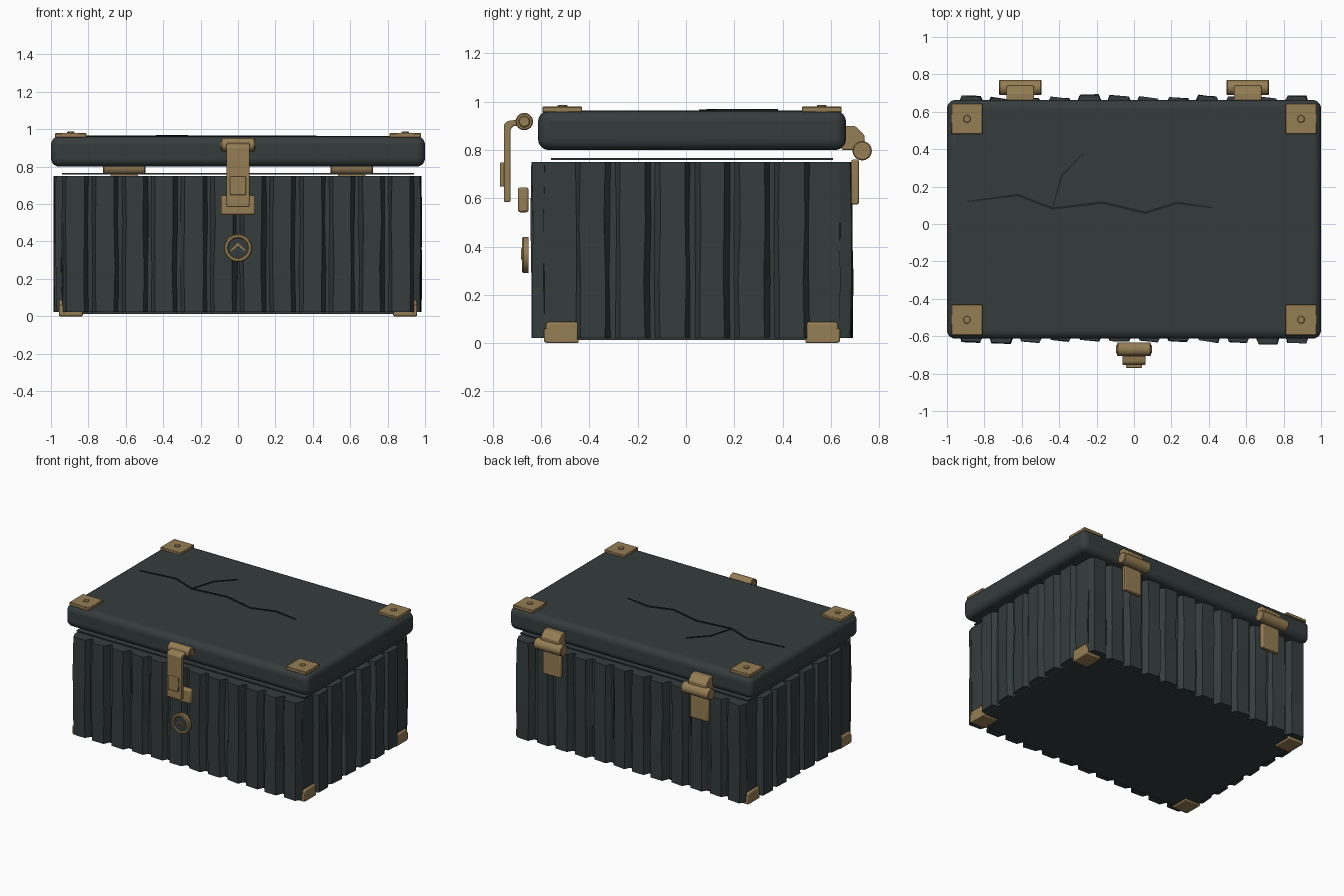
import bpy, bmesh, math, random
from mathutils import Vector

if "Cube" in bpy.data.objects:
    bpy.data.objects.remove(bpy.data.objects["Cube"])
random.seed(7)
CY = 0.025  # chest centre in y


def material(name, col):
    m = bpy.data.materials.new(name)
    m.diffuse_color = (*col, 1)
    m.use_nodes = True
    m.node_tree.nodes["Principled BSDF"].inputs["Base Color"].default_value = m.diffuse_color
    return m


SLATE = material("dark slate", (0.036, 0.046, 0.046))
BRASS = material("aged brass", (0.30, 0.205, 0.088))
DARK = material("near black", (0.013, 0.017, 0.018))


def finish(name, bm, mat, bevel=0, segs=2, smooth=True):
    bmesh.ops.recalc_face_normals(bm, faces=bm.faces)
    me = bpy.data.meshes.new(name)
    bm.to_mesh(me)
    bm.free()
    me.materials.append(mat)
    ob = bpy.data.objects.new(name, me)
    bpy.context.collection.objects.link(ob)
    if bevel:
        b = ob.modifiers.new("bevel", 'BEVEL')
        b.width, b.segments, b.limit_method = bevel, segs, 'ANGLE'
    if smooth:
        bpy.ops.object.select_all(action='DESELECT')
        ob.select_set(True)
        bpy.context.view_layer.objects.active = ob
        bpy.ops.object.shade_smooth_by_angle(angle=math.radians(35))
    return ob


def box(name, x, y, z, mat, bevel=0, segs=2):
    bm = bmesh.new()
    bmesh.ops.create_cube(bm, size=1)
    for v in bm.verts:
        for i, (a, b) in enumerate((x, y, z)):
            v.co[i] = (a + b) / 2 + v.co[i] * (b - a)
    return finish(name, bm, mat, bevel, segs)


def cyl(name, c, r, depth, axis, mat, bevel=0.004):
    bm = bmesh.new()
    bmesh.ops.create_cone(bm, cap_ends=True, segments=24, radius1=r, radius2=r, depth=depth)
    q = Vector((0, 0, 1)).rotation_difference(Vector(axis))
    for v in bm.verts:
        v.co = q @ v.co + Vector(c)
    return finish(name, bm, mat, bevel, 1)


def extrude_x(name, prof, x0, x1, mat, bevel=0.006):
    # closed (y, z) profile extruded along x
    bm = bmesh.new()
    f = bm.faces.new([bm.verts.new((x0, y, z)) for y, z in prof])
    new = bmesh.ops.extrude_face_region(bm, geom=[f])["geom"]
    for v in new:
        if isinstance(v, bmesh.types.BMVert):
            v.co.x = x1
    return finish(name, bm, mat, bevel, 2)


# Corrugated body: valley rectangle with worn trapezoid ribs on each wall
HX, HY = 0.94, 0.61


def wall(half, count, span):
    pts = [(-half, 0)]
    p = span / count
    for i in range(count):
        u = -span / 2 + i * p
        d = 0.043 + random.uniform(-0.01, 0.004)
        pts += [(u + 0.012, 0), (u + 0.032, d - random.uniform(0, 0.012)),
                (u + p - 0.03, d), (u + p - 0.008, 0)]
    return pts


outline = []
for (ox, oy), (tx, ty), (nx, ny), half, n, span in (
        ((0, -HY), (1, 0), (0, -1), HX, 12, 1.9), ((HX, 0), (0, 1), (1, 0), HY, 6, 0.99),
        ((0, HY), (-1, 0), (0, 1), HX, 12, 1.9), ((-HX, 0), (0, -1), (-1, 0), HY, 6, 0.99)):
    for u, d in wall(half, n, span):
        if abs(ny):
            d *= 1.2
        outline.append((ox + tx * u + nx * d, oy + ty * u + ny * d + CY))
bm = bmesh.new()
rings = []
for z in (0.022, 0.26, 0.5, 0.75):
    j = 0.006 if 0.1 < z < 0.7 else 0.0
    rings.append([bm.verts.new((x + random.uniform(-j, j), y + random.uniform(-j, j), z))
                  for x, y in outline])
n = len(outline)
for a, b in zip(rings, rings[1:]):
    for i in range(n):
        k = (i + 1) % n
        bm.faces.new((a[i], a[k], b[k], b[i]))
bm.faces.new(rings[0])
bm.faces.new(rings[-1])
finish("corrugated_body", bm, SLATE, smooth=False)
box("bottom_plate", (-0.94, 0.94), (CY - 0.6, CY + 0.6), (0.012, 0.03), SLATE)
box("seal_plate", (-0.94, 0.94), (CY - 0.585, CY + 0.585), (0.758, 0.767), SLATE)

# Lid with rounded edges
box("lid", (-1, 1), (-0.613, 0.663), (0.80, 0.963), SLATE, 0.045, 5)

# Lid corner plates with rivets, and bottom corner guards
for sx in (-1, 1):
    for sy in (-1, 1):
        tag = ("left" if sx < 0 else "right") + ("_front" if sy < 0 else "_back")
        xs = sorted((sx * 0.81, sx * 0.978))
        box("lid_corner_" + tag, xs, sorted((CY + sy * 0.455, CY + sy * 0.62)), (0.955, 0.98), BRASS, 0.004, 1)
        cyl("rivet_" + tag, (sx * 0.893, CY + sy * 0.537, 0.98), 0.02, 0.014, (0, 0, 1), BRASS, 0.003)
        box("foot_corner_" + tag, sorted((sx * 0.83, sx * 0.957)),
            sorted((CY + sy * 0.47, CY + sy * 0.605)), (0, 0.02), BRASS, 0.006)
        box("foot_side_" + tag, sorted((sx * 0.932, sx * 0.957)),
            sorted((CY + sy * 0.47, CY + sy * 0.605)), (0.003, 0.087), BRASS, 0.01)
        box("foot_end_" + tag, sorted((sx * 0.83, sx * 0.957)),
            sorted((CY + sy * 0.585, CY + sy * 0.613)), (0.003, 0.06), BRASS, 0.006)

# Back hinges
for sx in (-1, 1):
    c, tag = sx * 0.608, "left" if sx < 0 else "right"
    cyl("hinge_barrel_" + tag, (c, 0.73, 0.797), 0.04, 0.226, (1, 0, 0), BRASS)
    extrude_x("hinge_top_leaf_" + tag, [(0.645, 0.80), (0.645, 0.9), (0.7, 0.9), (0.74, 0.86), (0.74, 0.80)],
              c - 0.073, c + 0.073, BRASS)
    box("hinge_low_leaf_" + tag, (c - 0.073, c + 0.073), (0.685, 0.716), (0.575, 0.76), BRASS, 0.006)

# Front latch: barrel, bent arm, tab, keeper
cyl("latch_barrel", (0, -0.67, 0.918), 0.036, 0.18, (1, 0, 0), BRASS)
cyl("latch_pin", (0, -0.67, 0.918), 0.024, 0.19, (1, 0, 0), BRASS)
extrude_x("latch_arm", [(-0.755, 0.585), (-0.727, 0.585), (-0.727, 0.885), (-0.715, 0.9), (-0.66, 0.9),
                        (-0.66, 0.95), (-0.69, 0.95), (-0.705, 0.925), (-0.74, 0.92), (-0.755, 0.905)],
          -0.061, 0.061, BRASS, 0.005)
box("latch_tab", (-0.042, 0.042), (-0.771, -0.75), (0.648, 0.748), BRASS, 0.005)
box("latch_keeper", (-0.092, 0.092), (-0.697, -0.652), (0.542, 0.645), BRASS, 0.01)

# Round lock: dark disc, brass ring, chevron
cyl("lock_disc", (0, -0.664, 0.365), 0.062, 0.022, (0, 1, 0), SLATE)
bm = bmesh.new()
sec = [(0.075, -0.652), (0.075, -0.674), (0.07, -0.68), (0.058, -0.68), (0.052, -0.674), (0.052, -0.652)]
N = 32
loops = [[bm.verts.new((r * math.cos(t), y, 0.365 + r * math.sin(t))) for r, y in sec]
         for t in (2 * math.pi * i / N for i in range(N))]
for i in range(N):
    for k in range(6):
        a, b, m = loops[i], loops[(i + 1) % N], (k + 1) % 6
        bm.faces.new((a[k], a[m], b[m], b[k]))
finish("lock_ring", bm, BRASS)


def strip(name, pts, w, to3d, t, mat):
    # flat tapered ribbon following a 2D path, thickened outward
    bm = bmesh.new()
    rows = []
    for i, p in enumerate(pts):
        a, b = Vector(pts[max(i - 1, 0)]), Vector(pts[min(i + 1, len(pts) - 1)])
        d = (b - a).normalized()
        s = Vector((-d.y, d.x)) * w / 2 * (0.5 if i in (0, len(pts) - 1) else 1)
        q = Vector(p)
        rows.append([bm.verts.new(to3d(*(q + e), h)) for e, h in ((s, 0), (s, t), (-s, t), (-s, 0))])
    for a, b in zip(rows, rows[1:]):
        for k in range(4):
            m = (k + 1) % 4
            bm.faces.new((a[k], a[m], b[m], b[k]))
    bm.faces.new(rows[0])
    bm.faces.new(rows[-1])
    finish(name, bm, mat, smooth=False)


strip("lock_chevron", [(-0.038, 0.35), (0, 0.385), (0.038, 0.35)], 0.014,
      lambda x, z, h: (x, -0.674 - h, z), 0.009, BRASS)

# Cracks across the lid
on_lid = lambda x, y, h: (x, y, 0.961 + h)
strip("main_crack", [(-0.895, 0.12), (-0.62, 0.155), (-0.435, 0.083), (-0.17, 0.115), (0.06, 0.06),
                     (0.23, 0.113), (0.42, 0.087)], 0.013, on_lid, 0.007, DARK)
strip("branch_crack", [(-0.437, 0.085), (-0.385, 0.26), (-0.27, 0.38)], 0.009, on_lid, 0.008, DARK)
